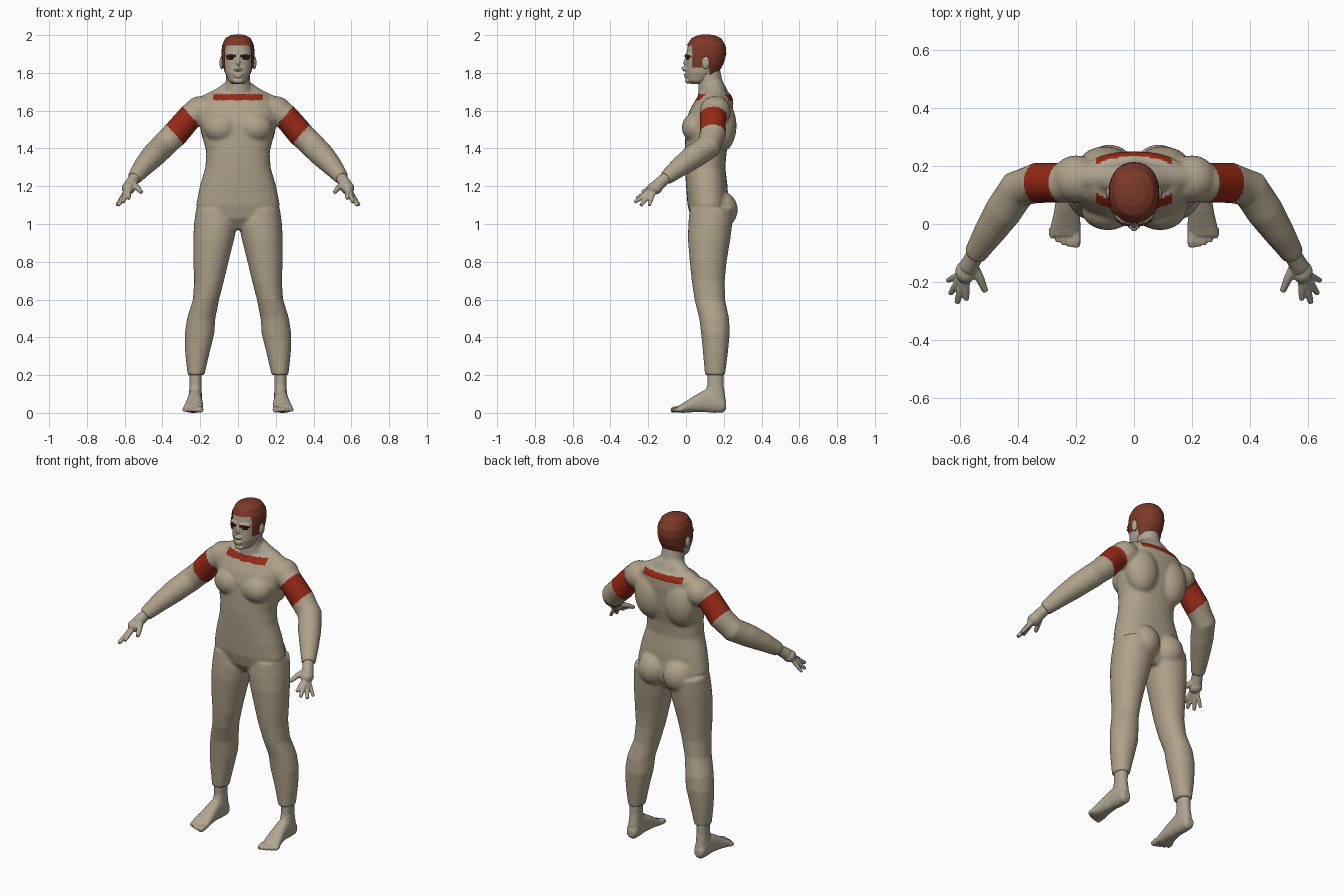
import bpy, bmesh
from math import cos, sin, pi, copysign
from mathutils import Vector, Matrix

cube = bpy.data.objects.get("Cube")
if cube:
    bpy.data.objects.remove(cube, do_unlink=True)


def material(name, rgb):
    m = bpy.data.materials.new(name)
    m.use_nodes = True
    m.diffuse_color = (*rgb, 1)
    m.node_tree.nodes["Principled BSDF"].inputs["Base Color"].default_value = (*rgb, 1)
    return m


SUIT = material("beige suit", (0.43, 0.36, 0.255))
SKIN = material("pale skin", (0.43, 0.375, 0.285))
RED = material("deep red", (0.30, 0.022, 0.008))
HAIR = material("auburn hair", (0.20, 0.04, 0.02))
BROW = material("dark brow", (0.10, 0.012, 0.008))
EYE = material("eye black", (0.02, 0.015, 0.012))
SIDES = 28


def bridge(bm, rings):
    """Skin a list of point rings and close both ends."""
    loops = [[bm.verts.new(p) for p in r] for r in rings]
    faces = [bm.faces.new(loops[0]), bm.faces.new(loops[-1])]
    for a, b in zip(loops, loops[1:]):
        for i in range(len(a)):
            j = (i + 1) % len(a)
            faces.append(bm.faces.new((a[i], a[j], b[j], b[i])))
    bmesh.ops.recalc_face_normals(bm, faces=faces)


def loft(bm, rows, axis="z", power=2.3):
    """Rows are (level, x0, x1, b0, b1): rounded sections across one axis."""
    rings = []
    for t, x0, x1, b0, b1 in rows:
        ring = []
        for k in range(SIDES):
            c, s = cos(2 * pi * k / SIDES), sin(2 * pi * k / SIDES)
            x = (x0 + x1) / 2 + (x1 - x0) / 2 * copysign(abs(c) ** (2 / power), c)
            b = (b0 + b1) / 2 + (b1 - b0) / 2 * copysign(abs(s) ** (2 / power), s)
            ring.append((x, b, t) if axis == "z" else (x, t, b))
        rings.append(ring)
    bridge(bm, rings)


def tube(bm, path):
    """Path points are (x, y, z, radius)."""
    pts = [Vector(p[:3]) for p in path]
    rings = []
    for i, p in enumerate(pts):
        d = pts[min(i + 1, len(pts) - 1)] - pts[max(i - 1, 0)]
        q = d.to_track_quat("Z", "Y")
        rings.append([p + q @ Vector((cos(2 * pi * k / 16), sin(2 * pi * k / 16), 0)) * path[i][3]
                      for k in range(16)])
    bridge(bm, rings)


def blob(bm, centre, radii):
    bmesh.ops.create_uvsphere(bm, u_segments=24, v_segments=14, radius=1,
                              matrix=Matrix.Translation(centre) @ Matrix.Diagonal((*radii, 1)))


def mirror(bm):
    """Add the mirror image across x = 0."""
    copy = bmesh.ops.duplicate(bm, geom=bm.verts[:] + bm.edges[:] + bm.faces[:])["geom"]
    for v in copy:
        if isinstance(v, bmesh.types.BMVert):
            v.co.x *= -1
    bmesh.ops.reverse_faces(bm, faces=[f for f in copy if isinstance(f, bmesh.types.BMFace)])


def finish(name, bm, mats, voxel=0, smooth=0, rule=None, keep=None):
    """Fuse the shells, smooth them and colour faces by a rule on their centre."""
    me = bpy.data.meshes.new(name)
    bm.to_mesh(me)
    bm.free()
    ob = bpy.data.objects.new(name, me)
    bpy.context.collection.objects.link(ob)
    if voxel:
        rm = ob.modifiers.new("fuse", "REMESH")
        rm.mode = "VOXEL"
        rm.voxel_size = voxel
        sm = ob.modifiers.new("soften", "SMOOTH")
        sm.factor, sm.iterations = 0.5, smooth
        dg = bpy.context.evaluated_depsgraph_get()
        baked = bpy.data.meshes.new_from_object(ob.evaluated_get(dg))
        ob.modifiers.clear()
        ob.data = baked
        baked.name = name
    me = ob.data
    if keep:
        b = bmesh.new()
        b.from_mesh(me)
        bad = [f for f in b.faces if not keep(f.calc_center_median())]
        bmesh.ops.delete(b, geom=bad, context="FACES")
        b.to_mesh(me)
        b.free()
    me.materials.clear()
    for m in mats:
        me.materials.append(m)
    for p in me.polygons:
        p.use_smooth = True
        p.material_index = rule(p.center) if rule else 0
    return ob


# Suited body: limbs and muscles on one side, then mirrored
bm = bmesh.new()
loft(bm, [(1.08, .02, .222, .02, .25), (1.0, .004, .233, .012, .245), (.92, .02, .237, .01, .235),
          (.8, .05, .237, .02, .215), (.7, .074, .232, .03, .205), (.6, .1, .239, .045, .207),
          (.5, .12, .27, .07, .228), (.42, .125, .282, .08, .232), (.32, .15, .28, .09, .222),
          (.2, .178, .267, .1, .207)], power=2.1)
tube(bm, [(.16, .15, 1.61, .075), (.25, .142, 1.572, .069), (.333, .142, 1.475, .071),
          (.4, .12, 1.41, .068), (.45, .045, 1.36, .065), (.5, -.03, 1.305, .054),
          (.55, -.108, 1.243, .039)])
blob(bm, (.2, .155, 1.597), (.085, .082, .08))      # shoulder
blob(bm, (.09, .052, 1.51), (.092, .074, .08))      # chest
blob(bm, (.1, .185, 1.52), (.1, .083, .14))         # upper back
blob(bm, (.085, .18, 1.075), (.092, .094, .1))      # buttock
tube(bm, [(.02, .15, 1.71, .06), (.1, .16, 1.665, .052), (.2, .16, 1.62, .05)])
mirror(bm)
loft(bm, [(z, -w, w, f, b) for z, w, f, b in (
    (.97, .06, .07, .19), (1.03, .19, .025, .22), (1.1, .222, .008, .225), (1.2, .202, 0, .22),
    (1.3, .173, -.006, .208), (1.38, .168, -.008, .215), (1.46, .188, -.004, .235),
    (1.54, .205, 0, .245), (1.6, .2, .018, .25), (1.66, .185, .052, .25), (1.69, .15, .075, .235))])
tube(bm, [(0, .155, 1.62, .1), (0, .14, 1.7, .078), (0, .128, 1.75, .065), (0, .118, 1.82, .062)])


def body_colour(c):
    x = abs(c.x)
    along = .75 * x - .65 * c.z
    if x > .213 and c.z > 1.38 and -.835 < along < -.708:
        return 1
    if x < .13 and 1.655 < c.z < 1.687 and (c.y < .12 or c.y > .19):
        return 1
    return 2 if c.z > 1.69 else 0


finish("suited_body", bm, [SUIT, RED, SKIN], .0085, 5, body_colour)

# Hands: wrist, palm, four fingers and a thumb
bm = bmesh.new()
tube(bm, [(.535, -.085, 1.262, .031), (.555, -.12, 1.232, .031), (.572, -.15, 1.205, .033)])
blob(bm, (.58, -.165, 1.19), (.036, .04, .034))
for tip, r in (((.578, -.262, 1.135), .0125), ((.61, -.272, 1.115), .013),
               ((.633, -.24, 1.098), .0125), ((.643, -.195, 1.098), .011)):
    end, root = Vector(tip), Vector((.58, -.165, 1.19))
    knuckle = root.lerp(end, .35)
    tube(bm, [(*root, r * 1.3), (*knuckle, r * 1.15), (*root.lerp(end, .7), r), (*end, r * .75)])
tube(bm, [(.56, -.14, 1.21, .022), (.53, -.19, 1.19, .015), (.512, -.232, 1.168, .011)])
mirror(bm)
finish("hands", bm, [SKIN], .004, 3)

# Feet: ankle, sole and five toes
bm = bmesh.new()
loft(bm, [(.25, .19, .258, .112, .198), (.15, .194, .256, .113, .198), (.07, .19, .262, .09, .21)])
loft(bm, [(.213, .205, .25, .02, .06), (.195, .193, .26, .002, .09), (.15, .19, .264, 0, .125),
          (.1, .19, .266, .004, .122), (.04, .186, .276, .004, .088), (-.015, .184, .289, 0, .052),
          (-.042, .19, .287, .002, .036)], axis="y")
for k in range(5):
    x, r = .2 + .0205 * k, (.0155 if k == 0 else .0115)
    y = -.08 + .003 * k * k / 1.5
    tube(bm, [(x, -.015, .022, r), (x, y + .02, .018, r * 1.1), (x, y, .014, r * .8)])
mirror(bm)
finish("feet", bm, [SKIN], .0045, 3)

# Head with jaw, nose, ears and lips
SKULL = ((1.74, .03, .03, .09), (1.757, .05, .006, .12), (1.8, .068, -.002, .16),
         (1.85, .077, .002, .188), (1.9, .08, .002, .202), (1.945, .077, .01, .198),
         (1.975, .06, .035, .175), (1.99, .034, .065, .145))
bm = bmesh.new()
loft(bm, [(z, -w, w, f, b) for z, w, f, b in SKULL], power=2.2)
tube(bm, [(0, .01, 1.89, .01), (0, -.004, 1.85, .012), (0, -.014, 1.826, .014), (0, -.004, 1.812, .01)])
blob(bm, (0, -.002, 1.792), (.026, .009, .006))
blob(bm, (0, -.001, 1.78), (.022, .009, .006))
blob(bm, (0, .01, 1.757), (.028, .015, .014))
for s in (-1, 1):
    blob(bm, (s * .012, -.004, 1.82), (.011, .012, .008))
    blob(bm, (s * .086, .105, 1.853), (.012, .021, .035))
    tube(bm, [(s * .012, .004, 1.896, .008), (s * .04, .01, 1.9, .008), (s * .062, .028, 1.893, .008)])
finish("head", bm, [SKIN], .004, 3)

# Close-cropped hair cap
bm = bmesh.new()
loft(bm, [(z + (.008 if z > 1.95 else 0), -w - .008, w + .008, f - .007, b + .012)
          for z, w, f, b in SKULL] + [(2.004, -.015, .015, .09, .12)], power=2.2)


def hairline(c):
    return (c.z > 1.945 or (c.y > .034 and c.z > 1.875) or (.034 < c.y < .085 and c.z > 1.83)
            or (c.y > .125 and c.z > 1.785))


finish("hair_cap", bm, [HAIR], .0045, 4, keep=hairline)

# Eyebrows and eyes
bm = bmesh.new()
tube(bm, [(.014, -.004, 1.889, .005), (.038, .001, 1.893, .006), (.062, .021, 1.887, .004)])
blob(bm, (.039, .01, 1.879), (.021, .007, .009))
mirror(bm)
finish("eyebrows", bm, [BROW])
bm = bmesh.new()
blob(bm, (.037, .006, 1.876), (.011, .006, .005))
mirror(bm)
finish("eyes", bm, [EYE])
